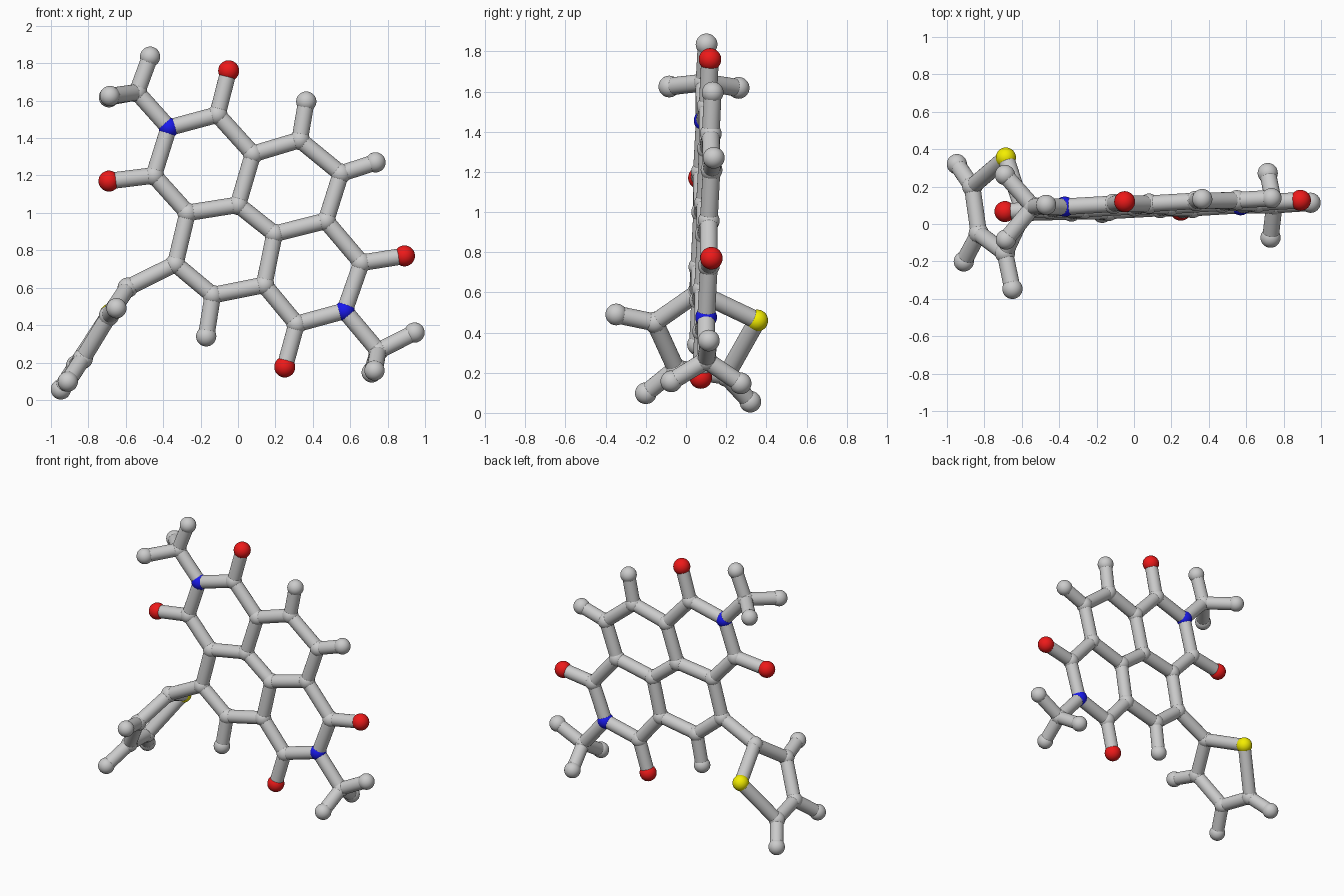
import bpy, bmesh
from mathutils import Vector

if "Cube" in bpy.data.objects:
    bpy.data.objects.remove(bpy.data.objects["Cube"])

ATOM_R, BOND_R = 0.054, 0.044


def sheet(x, z):
    """Point on the slightly tilted plane of the fused rings."""
    return Vector((x, 0.055 + 0.0476 * x + 0.038 * z, z))


def material(name, color):
    m = bpy.data.materials.new(name)
    m.diffuse_color = color
    m.use_nodes = True
    m.node_tree.nodes["Principled BSDF"].inputs["Base Color"].default_value = m.diffuse_color
    return m


def new_mesh(name, build, mat=None):
    bm = bmesh.new()
    build(bm)
    for f in bm.faces:
        f.smooth = True
    me = bpy.data.meshes.new(name)
    bm.to_mesh(me)
    bm.free()
    if mat:
        me.materials.append(mat)
    return me


def ball(r):
    return lambda bm: bmesh.ops.create_uvsphere(bm, u_segments=32, v_segments=18, radius=r)


def place(name, me):
    ob = bpy.data.objects.new(name, me)
    bpy.context.collection.objects.link(ob)
    return ob


# Atom kinds
names = {"C": "carbon", "H": "hydrogen", "N": "nitrogen", "O": "oxygen", "S": "sulfur"}
meshes = {
    "C": new_mesh("carbon", ball(ATOM_R)),
    "H": new_mesh("hydrogen", ball(ATOM_R)),
    "N": new_mesh("nitrogen", ball(ATOM_R), material("blue", (0.01, 0.01, 0.85, 1))),
    "O": new_mesh("oxygen", ball(0.056), material("red", (0.85, 0.01, 0.01, 1))),
    "S": new_mesh("sulfur", ball(0.054), material("yellow", (0.9, 0.85, 0.0, 1))),
}
stick = new_mesh("bond", lambda bm: bmesh.ops.create_cone(
    bm, cap_ends=False, segments=24, radius1=BOND_R, radius2=BOND_R, depth=1))

# Flat fused-ring core, as (x, z)
flat = {
    "C": [(-.11, 1.525), (-.45, 1.20), (.08, 1.315), (0, 1.043), (-.27, 1.0),
          (.33, 1.39), (.55, 1.21), (.47, .957), (.195, .888), (-.335, .727),
          (-.135, .56), (.14, .615), (.313, .406), (.66, .733),
          (-.54, 1.645), (.75, .262)],
    "N": [(-.37, 1.455), (.57, .476)],
    "O": [(-.05, 1.76), (-.69, 1.17), (.89, .77), (.25, .176)],
    "H": [(.365, 1.595), (.735, 1.27), (-.17, .34), (-.47, 1.835), (.944, .36)],
}
# Side ring and out-of-plane methyl hydrogens, as (x, y, z)
spatial = {
    "C": [(-.59, .06, .60), (-.69, -.155, .45), (-.83, -.05, .22), (-.865, .2, .185)],
    "S": [(-.685, .355, .46)],
    "H": [(-.65, -.347, .49), (-.91, -.2, .098), (-.947, .32, .056),
          (-.69, .262, 1.618), (-.685, -.083, 1.625),
          (.715, .272, .147), (.73, -.073, .157)],
}

atoms = [(k, sheet(*p)) for k, pts in flat.items() for p in pts]
atoms += [(k, Vector(p)) for k, pts in spatial.items() for p in pts]

for k, p in atoms:
    place(names[k] + "_atom", meshes[k]).location = p

# Bonds join every pair of neighbouring atoms
for i, (ka, a) in enumerate(atoms):
    for kb, b in atoms[i + 1:]:
        h = (ka == "H") + (kb == "H")
        d = b - a
        if d.length < (0.38, 0.27, 0)[h]:
            ob = place("bond", stick)
            ob.location = (a + b) / 2
            ob.rotation_euler = d.to_track_quat("Z", "Y").to_euler()
            ob.scale = (1, 1, d.length)
